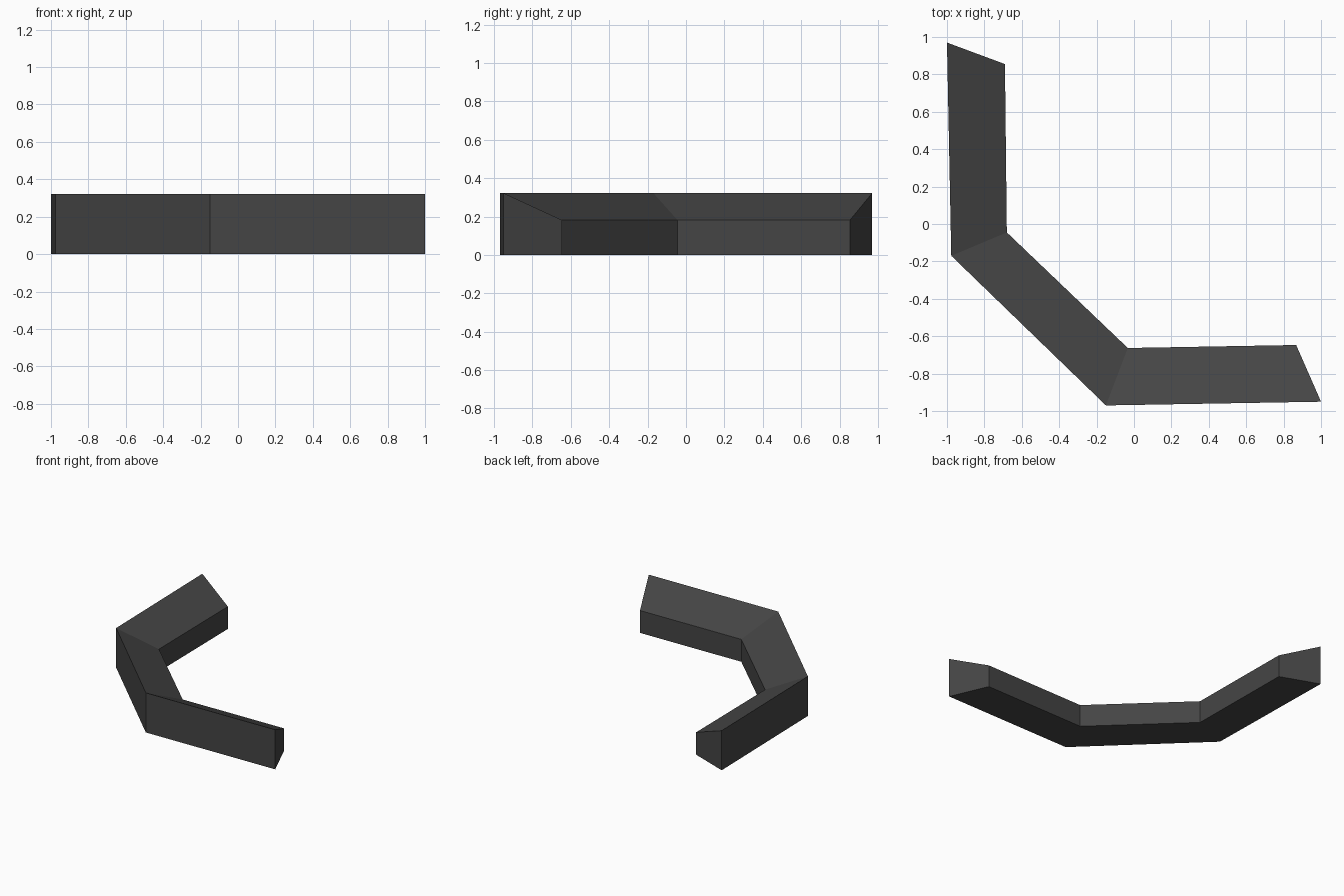
import bpy, bmesh

if "Cube" in bpy.data.objects:
    bpy.data.objects.remove(bpy.data.objects["Cube"])

# Plan stations along the angled wall: (outer xy, inner xy)
stations = [((-1.0, 0.97), (-0.69, 0.855)),
            ((-0.977, -0.17), (-0.68, -0.045)),
            ((-0.15, -0.97), (-0.033, -0.663)),
            ((1.0, -0.95), (0.867, -0.647))]
OUTER_H, INNER_H = 0.322, 0.182

bm = bmesh.new()

# Sloped-top cross-section at each station
rings = []
for (ox, oy), (ix, iy) in stations:
    section = [(ox, oy, 0), (ix, iy, 0), (ix, iy, INNER_H), (ox, oy, OUTER_H)]
    rings.append([bm.verts.new(p) for p in section])

# Skin between sections, then cap both ends
for a, b in zip(rings, rings[1:]):
    for i in range(4):
        j = (i + 1) % 4
        bm.faces.new((a[i], a[j], b[j], b[i]))
bm.faces.new(rings[0])
bm.faces.new(rings[-1])
bmesh.ops.recalc_face_normals(bm, faces=bm.faces[:])

mesh = bpy.data.meshes.new("angled_barrier")
bm.to_mesh(mesh)
bm.free()
barrier = bpy.data.objects.new("angled_barrier", mesh)
bpy.context.collection.objects.link(barrier)

# Dark grey finish
mat = bpy.data.materials.new("dark_grey")
mat.diffuse_color = (0.06, 0.06, 0.06, 1)
mat.use_nodes = True
mat.node_tree.nodes["Principled BSDF"].inputs["Base Color"].default_value = mat.diffuse_color
mesh.materials.append(mat)
